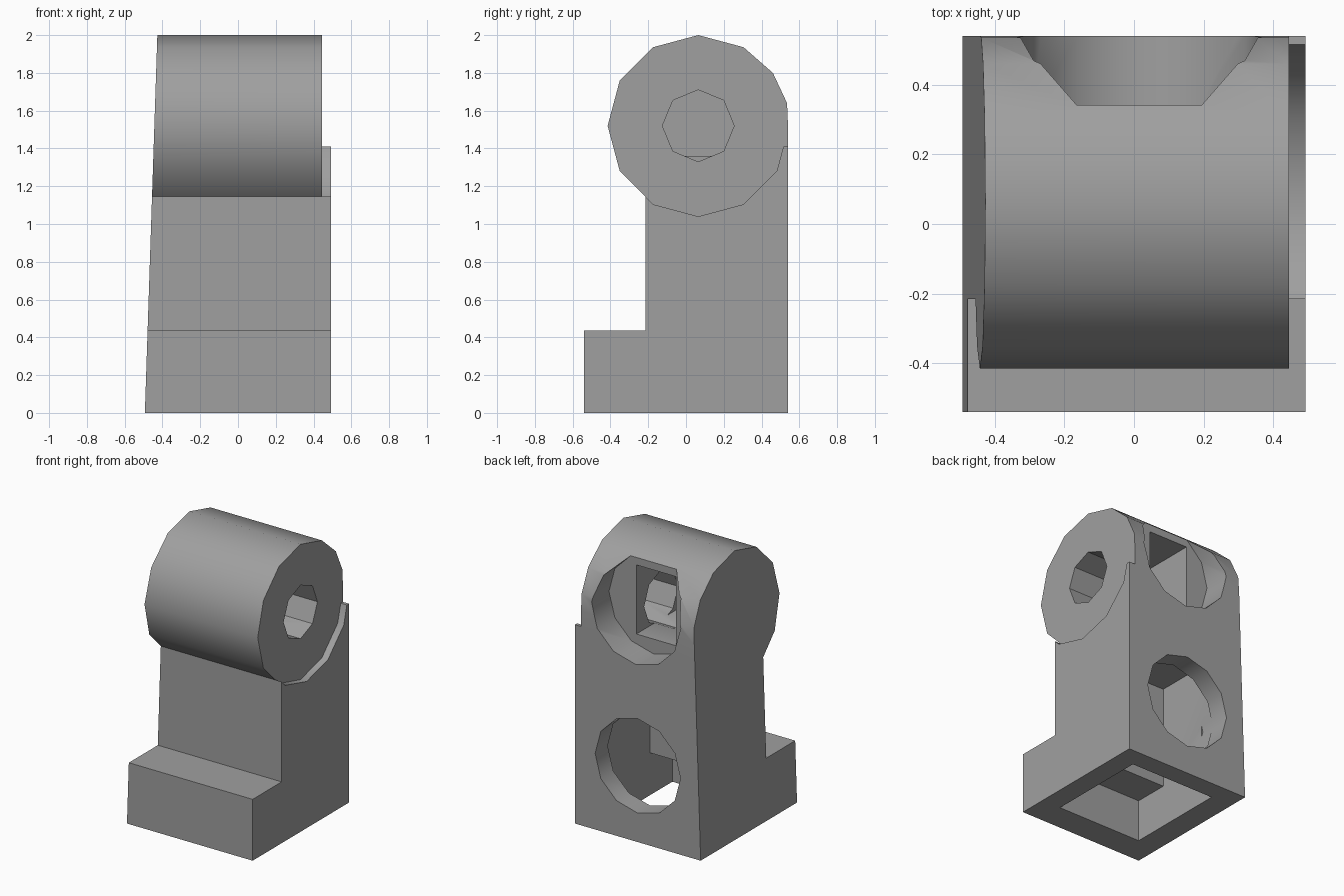
import bpy, math

cube = bpy.data.objects.get("Cube")
if cube:
    bpy.data.objects.remove(cube)

grey = bpy.data.materials.new("mid_grey")
grey.use_nodes = True
grey.diffuse_color = (0.35, 0.35, 0.35, 1)
grey.node_tree.nodes["Principled BSDF"].inputs["Base Color"].default_value = (0.35, 0.35, 0.35, 1)

HALF = 0.493             # half width of the leg
HUB_Y, HUB_Z, HUB_R = 0.065, 1.52, 0.48


def ring(cx, cy, r, n):
    return [(cx + r * math.cos(2 * math.pi * i / n), cy + r * math.sin(2 * math.pi * i / n))
            for i in range(n)]


def prism(name, pts, a, b, place):
    """Extrude a 2D outline between a and b; place(p, q, depth) gives the 3D point."""
    n = len(pts)
    verts = [place(p, q, d) for d in (a, b) for p, q in pts]
    faces = [tuple(reversed(range(n))), tuple(range(n, 2 * n))]
    faces += [(i, (i + 1) % n, n + (i + 1) % n, n + i) for i in range(n)]
    mesh = bpy.data.meshes.new(name)
    mesh.from_pydata(verts, [], faces)
    obj = bpy.data.objects.new(name, mesh)
    bpy.context.collection.objects.link(obj)
    bpy.context.view_layer.objects.active = obj
    bpy.ops.object.select_all(action='DESELECT')
    obj.select_set(True)
    bpy.ops.object.mode_set(mode='EDIT')
    bpy.ops.mesh.select_all(action='SELECT')
    bpy.ops.mesh.normals_make_consistent(inside=False)
    bpy.ops.object.mode_set(mode='OBJECT')
    return obj


def along_x(y, z, x):
    return (x, y, z)


def along_y(x, z, y):
    return (x, y, z)


def leaning(y, z, x):
    """Outer side leans inward towards the top."""
    return (x + 0.033 * z if x < 0 else x, y, z)


def box(name, x, y, z):
    return prism(name, [(y[0], z[0]), (y[1], z[0]), (y[1], z[1]), (y[0], z[1])], x[0], x[1], along_x)


def combine(target, tool, operation):
    mod = target.modifiers.new(operation, 'BOOLEAN')
    mod.operation = operation
    mod.solver = 'EXACT'
    mod.object = tool
    bpy.context.view_layer.objects.active = target
    bpy.ops.object.modifier_apply(modifier=mod.name)
    bpy.data.objects.remove(tool)


# Foot and shin in one stepped profile
leg = prism("leg", [(-0.54, 0), (0.54, 0), (0.54, 1.41), (-0.215, 1.41), (-0.215, 0.435), (-0.54, 0.435)],
            -HALF, HALF, leaning)

# Round seat for the hip in the inner side
combine(leg, prism("hip_seat", ring(HUB_Y, HUB_Z, HUB_R, 12), 0.445, 0.6, along_x), 'DIFFERENCE')

# Hip barrel, fuller at the back where it runs into the shin
circle = ring(HUB_Y, HUB_Z, HUB_R, 12)
outline = [(0.54, 1.41), (0.54, 1.52), (0.535, 1.64), (0.46, 1.8)] + circle[2:]
combine(leg, prism("hip_barrel", outline, -HALF, 0.445, leaning), 'UNION')

# Hollows: foot, shin shaft and hip chamber
for cutter in (
    box("foot_hollow", (-0.325, 0.345), (-0.34, 0.4), (-0.1, 0.3)),
    box("shin_hollow", (-0.325, 0.345), (-0.09, 0.4), (-0.1, 1.03)),
    box("hip_hollow", (-0.16, 0.15), (-0.2, 0.4), (1.36, 1.85)),
    # Round sockets in the back and the hip pin hole
    prism("upper_socket", ring(0.015, 1.605, 0.35, 12), 0.342, 0.7, along_y),
    prism("lower_socket", ring(0.0, 0.54, 0.335, 12), 0.3, 0.7, along_y),
    prism("pin_hole", ring(HUB_Y, HUB_Z, 0.19, 8), 0.0, 0.6, along_x),
):
    combine(leg, cutter, 'DIFFERENCE')

leg.data.materials.clear()
leg.data.materials.append(grey)
for face in leg.data.polygons:
    face.material_index = 0

bpy.ops.object.select_all(action='DESELECT')
leg.select_set(True)
bpy.context.view_layer.objects.active = leg
bpy.ops.object.shade_smooth_by_angle(angle=math.radians(35))
